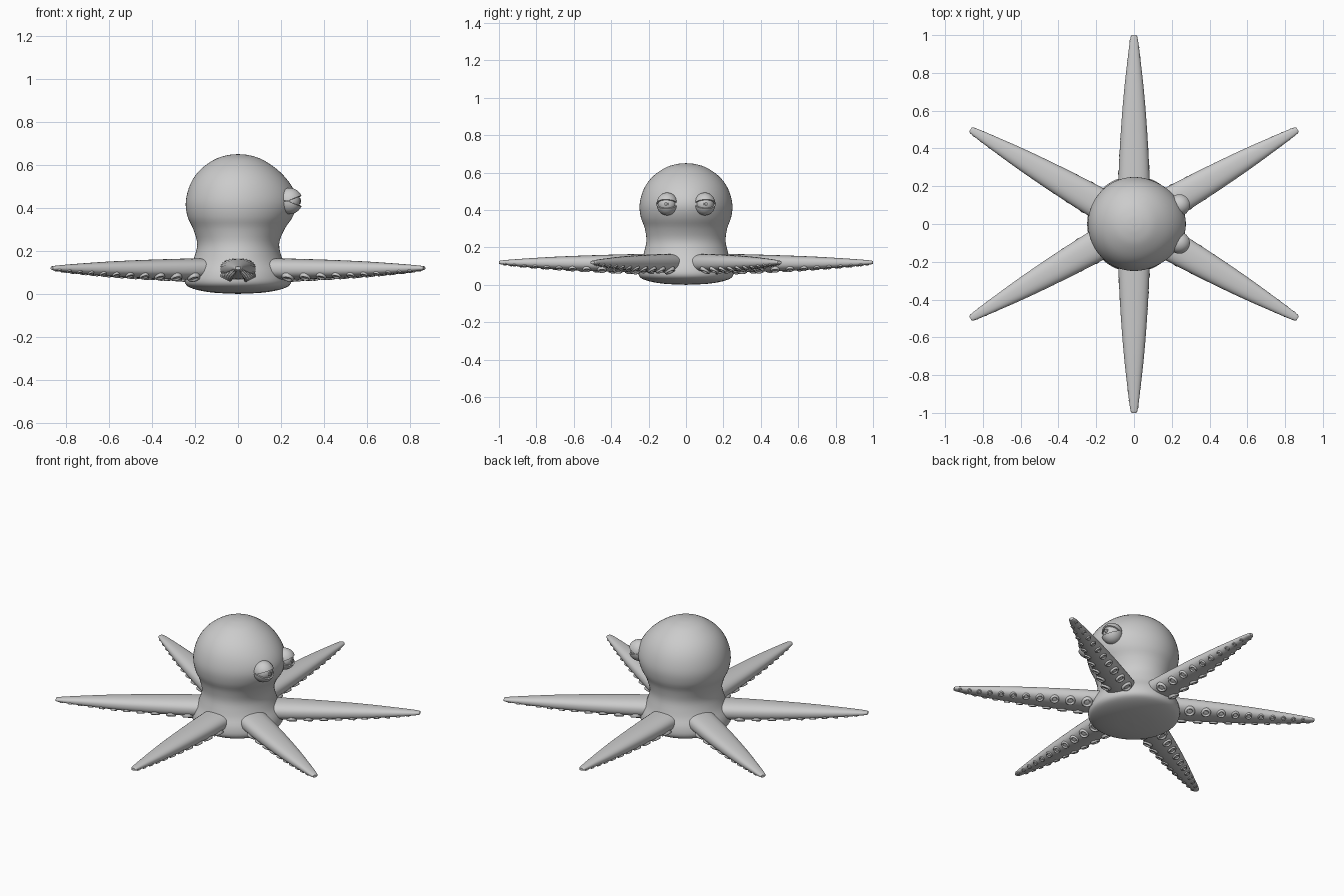
import bpy, bmesh, math
from mathutils import Vector, Matrix

if "Cube" in bpy.data.objects:
    bpy.data.objects.remove(bpy.data.objects["Cube"])

grey = bpy.data.materials.new("plain_grey")
grey.diffuse_color = (0.6, 0.6, 0.6, 1)
grey.use_nodes = True
grey.node_tree.nodes["Principled BSDF"].inputs["Base Color"].default_value = grey.diffuse_color


def finish(name, bm, angle=50):
    bmesh.ops.recalc_face_normals(bm, faces=bm.faces)
    me = bpy.data.meshes.new(name)
    bm.to_mesh(me)
    bm.free()
    me.materials.append(grey)
    ob = bpy.data.objects.new(name, me)
    bpy.context.collection.objects.link(ob)
    bpy.ops.object.select_all(action='DESELECT')
    ob.select_set(True)
    bpy.context.view_layer.objects.active = ob
    bpy.ops.object.shade_smooth_by_angle(angle=math.radians(angle))
    return ob


def loft(bm, rings, closed=True):
    """Skin a list of point rings and cap both ends."""
    vs = [[bm.verts.new(p) for p in r] for r in rings]
    n = len(vs[0])
    for a, b in zip(vs, vs[1:]):
        for i in range(n):
            bm.faces.new((a[i], a[(i + 1) % n], b[(i + 1) % n], b[i]))
    bm.faces.new(vs[0])
    bm.faces.new(vs[-1])


def spline(pts, steps):
    """Catmull-Rom samples through the points."""
    p = [Vector(q) for q in pts]
    p = [2 * p[0] - p[1]] + p + [2 * p[-1] - p[-2]]
    out = []
    for a, b, c, d in zip(p, p[1:], p[2:], p[3:]):
        for k in range(steps):
            t = k / steps
            out.append(0.5 * (2 * b + (c - a) * t + (2 * a - 5 * b + 4 * c - d) * t * t
                              + (3 * b - a - 3 * c + d) * t ** 3))
    return out + [p[-2]]


# body: turned profile with a slight bulge behind the eyes
profile = [(0.004, 0), (0.12, 0.006), (0.21, 0.024), (0.246, 0.05), (0.24, 0.1),
           (0.208, 0.16), (0.19, 0.23), (0.208, 0.3), (0.235, 0.36), (0.243, 0.43),
           (0.222, 0.51), (0.178, 0.575), (0.11, 0.625), (0.05, 0.645), (0.004, 0.65)]
rings = []
for r, z in spline(profile, 4):
    r = max(r, 0.002)
    wide = 1.02 + 0.1 * math.exp(-((z - 0.21) / 0.09) ** 2)
    bulge = 0.032 * math.exp(-((z - 0.44) / 0.12) ** 2)
    ring = []
    for i in range(64):
        a = math.tau * i / 64
        c = max(0, math.cos(a))
        ring.append((r * math.cos(a) + bulge * c * c, r * wide * math.sin(a), z))
    rings.append(ring)
bm = bmesh.new()
loft(bm, rings)
finish("body", bm)

# arm stations: distance, half width, top z, bottom z
stations = spline([(0.12, 0.084, 0.166, 0.066), (0.28, 0.081, 0.164, 0.066),
                   (0.5, 0.069, 0.158, 0.073), (0.7, 0.053, 0.150, 0.083),
                   (0.88, 0.033, 0.139, 0.097), (0.98, 0.02, 0.131, 0.108),
                   (1.0, 0.012, 0.127, 0.112)], 5)


def section(d, t):
    """Point on the arm surface at distance d, angle t round the section."""
    for a, b in zip(stations, stations[1:]):
        if d <= b[0]:
            break
    k = (d - a[0]) / (b[0] - a[0])
    _, w, top, bot = a.lerp(b, k)
    mid = (top + bot) / 2
    c, s = math.cos(t), math.sin(t)
    return Vector((d, w * math.copysign(abs(c) ** 0.85, c),
                   mid + (top - mid) * math.copysign(abs(s) ** 0.85, s)))


def ring_at(u, v, pos, rot, rows, n=16):
    return [[pos + rot @ Vector((r * math.cos(math.tau * i / n), r * math.sin(math.tau * i / n), h))
             for i in range(n)] for r, h in rows]


# six arms with two rows of cup suckers underneath
for k in range(6):
    turn = Matrix.Rotation(math.radians(30 + 60 * k), 4, 'Z')
    bm = bmesh.new()
    loft(bm, [[section(s[0], math.tau * i / 32) for i in range(32)] for s in stations])
    bm.transform(turn)
    finish("arm_%d" % (k + 1), bm)

    bm = bmesh.new()
    for side in (-1, 1):
        d = 0.27 if side > 0 else 0.30
        while d < 0.97:
            t = -math.pi / 2 + side * math.radians(40)
            pos = section(d, t)
            across = section(d, t + 0.1) - section(d, t - 0.1)
            normal = Vector((1, 0, 0)).cross(across).normalized()
            if normal.z > 0:
                normal.negate()
            rot = normal.to_track_quat('Z', 'Y').to_matrix()
            r = 0.031 * (1 - 0.72 * (d - 0.25) / 0.75)
            rows = [(r, -0.3 * r), (r, 0.12 * r), (0.9 * r, 0.3 * r), (0.76 * r, 0.34 * r),
                    (0.62 * r, 0.26 * r), (0.5 * r, 0.06 * r), (0.3 * r, 0.06 * r),
                    (0.05 * r, 0.12 * r)]
            loft(bm, ring_at(0, 0, pos, rot, rows))
            d += 2.2 * r + 0.026
    bm.transform(turn)
    finish("arm_suckers_%d" % (k + 1), bm)


def lid(bm, start, end, radius, thick):
    """Wedge of a spherical shell hinged on the sideways axis."""
    n, m = 14, 16
    grid = []
    for i in range(n + 1):
        a = math.radians(start + (end - start) * i / n)
        row = []
        for j in range(m + 1):
            p = math.radians(-88 + 176 * j / m)
            row.append(bm.verts.new((radius * math.cos(p) * math.cos(a), 0.94 * radius * math.sin(p),
                                     radius * math.cos(p) * math.sin(a))))
        grid.append(row)
    for a, b in zip(grid, grid[1:]):
        for j in range(m):
            bm.faces.new((a[j], a[j + 1], b[j + 1], b[j]))
    bmesh.ops.recalc_face_normals(bm, faces=bm.faces)
    bmesh.ops.solidify(bm, geom=bm.faces[:], thickness=thick)


# eyes: ball, pupil ring, upper and lower lids
for side, label in ((1, "left"), (-1, "right")):
    place = (Matrix.Translation((0.24, side * 0.1, 0.432))
             @ Matrix.Rotation(side * math.radians(8), 4, 'Z'))
    bm = bmesh.new()
    bmesh.ops.create_uvsphere(bm, u_segments=24, v_segments=16, radius=0.05)
    bm.transform(place)
    finish(label + "_eyeball", bm)

    bm = bmesh.new()
    rot = Matrix.Rotation(math.radians(90), 3, 'Y')
    loft(bm, ring_at(0, 0, Vector((0, 0, 0)), rot,
                     [(0.013, 0.045), (0.013, 0.051), (0.009, 0.052), (0.007, 0.0505), (0.001, 0.0505)]))
    bm.transform(place)
    finish(label + "_pupil", bm, 30)

    for name, a, b in (("upper", 24, 170), ("lower", -24, -170)):
        bm = bmesh.new()
        lid(bm, a, b, 0.061, 0.008)
        bm.transform(place)
        finish(label + "_" + name + "_eyelid", bm)
